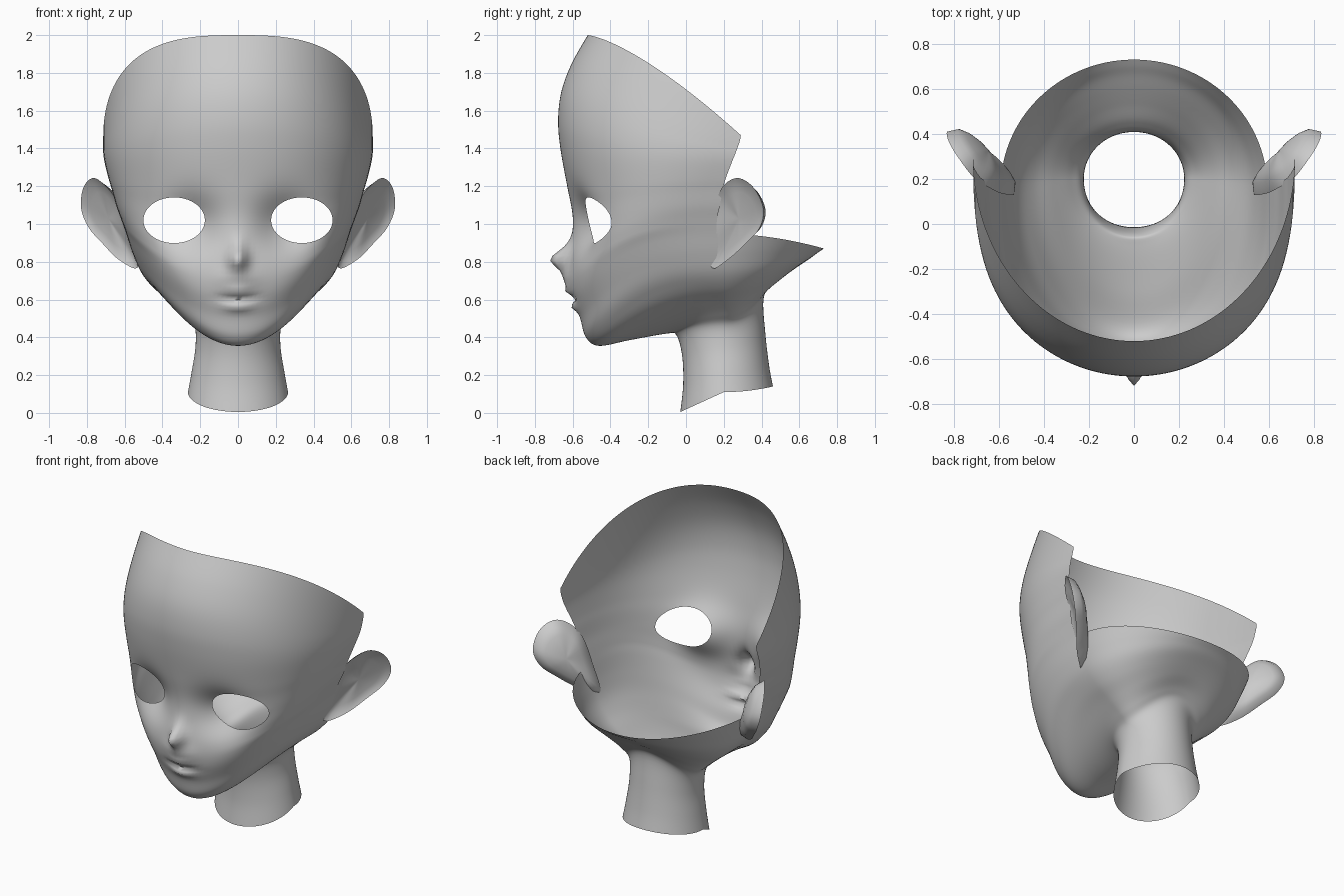
import bpy
import bmesh
import math
from mathutils import Vector

cube = bpy.data.objects.get("Cube")
if cube:
    bpy.data.objects.remove(cube, do_unlink=True)

COLUMNS = 160          # divisions around the head
STEPS = 6              # rows between two guide rings

# Guide rings: front y, front z, half width, side y, side z, back y, back z
LOWER_RINGS = [
    (-.03, .005, .265, .2, .11, .46, .14),
    (-.015, .15, .245, .2, .22, .44, .25),
    (-.02, .3, .225, .2, .35, .42, .42),
    (-.05, .41, .23, .2, .46, .41, .6),
    (-.1, .42, .28, .2, .52, .45, .67),
    (-.3, .385, .36, .19, .59, .53, .73),
    (-.46, .355, .445, .18, .66, .6, .78),
    (-.53, .4, .51, .17, .74, .66, .82),
    (-.56, .5, .555, .16, .84, .7, .85),
    (-.6, .62, .592, .16, .95, .73, .87),
]
# Open rings above the nape: front y, front z, half width, side y, side z
UPPER_RINGS = [
    (-.615, .78, .62, .165, 1.03),
    (-.61, .93, .645, .18, 1.1),
    (-.61, 1.06, .667, .195, 1.18),
    (-.63, 1.2, .685, .21, 1.24),
    (-.665, 1.4, .705, .24, 1.32),
    (-.677, 1.55, .713, .26, 1.37),
    (-.66, 1.7, .714, .275, 1.41),
    (-.605, 1.85, .714, .285, 1.44),
    (-.52, 2, .713, .29, 1.47),
]
NAPE = len(LOWER_RINGS) - 1
RINGS = LOWER_RINGS + [ring + LOWER_RINGS[-1][5:] for ring in UPPER_RINGS]

# Front details: centre x, centre z, width, height, push along y
DETAILS = {
    "nose_tip": (0, .81, .045, .055, -.1),
    "nose_bridge": (0, .88, .035, .055, -.02),
    "muzzle": (0, .71, .1, .06, -.035),
    "upper_lip": (0, .645, .07, .022, -.025),
    "mouth_line": (0, .606, .1, .012, .02),
    "lower_lip": (0, .56, .07, .022, -.025),
    "left_socket": (.25, .99, .145, .145, .1),
    "right_socket": (-.25, .99, .145, .145, .1),
}
EYE_X, EYE_Z, EYE_W, EYE_H = .338, 1.02, .163, .121

# Ear rim, from the lobe up the front edge and down the back
EAR_RIM = [
    (.53, .135, .77), (.585, .135, .95), (.64, .16, 1.12), (.71, .205, 1.21),
    (.77, .28, 1.243), (.82, .36, 1.19), (.83, .41, 1.08),
    (.79, .39, .98), (.72, .32, .9), (.63, .22, .81),
]


def make_material(name, value):
    mat = bpy.data.materials.new(name)
    mat.use_nodes = True
    colour = (value, value, value, 1)
    mat.diffuse_color = colour
    mat.node_tree.nodes["Principled BSDF"].inputs["Base Color"].default_value = colour
    return mat


SKIN = make_material("plain grey", .6)


def finish(name, bm, sharp):
    mesh = bpy.data.meshes.new(name)
    bm.to_mesh(mesh)
    bm.free()
    mesh.materials.append(SKIN)
    for poly in mesh.polygons:
        poly.use_smooth = True
    mesh.set_sharp_from_angle(angle=math.radians(sharp))
    obj = bpy.data.objects.new(name, mesh)
    bpy.context.collection.objects.link(obj)


def spline(a, b, c, d, t):
    """Catmull-Rom blend of four equal-length tuples."""
    return [q + t / 2 * (r - p + t * (2 * p - 5 * q + 4 * r - s
            + t * (3 * (q - r) + s - p))) for p, q, r, s in zip(a, b, c, d)]


def ring_at(t):
    last = len(RINGS) - 1
    i = min(int(t), last - 1)
    picks = [RINGS[max(0, min(last, i + k))] for k in (-1, 0, 1, 2)]
    return spline(*picks, t - i)


def skin_point(t, theta):
    yf, zf, width, ys, zs, yb, zb = ring_at(t)
    c = math.cos(theta)
    x = width * math.sin(theta)
    if c < 0:
        return Vector((x, ys - (yb - ys) * c, zs + (zb - zs) * c * c))
    # Cheeks and brow are full, the chin is pointed, the crown rim is bowed
    face = max(0, min(1, (t - 6) / 3.5))
    chin = max(0, 1 - abs(t - 6.5) / 3)
    crown = max(0, (t - NAPE) / len(UPPER_RINGS))
    c = max(c, 0)
    y = ys + (yf - ys) * c ** (1 - .33 * face + .33 * crown ** 3)
    rise = c ** (1 + min(1, t / 4) + .4 * chin)
    bow = 1 - (1 - c) ** 1.38
    z = zs + (zf - zs) * (rise + (bow - rise) * crown)
    if y < -.1 and t > 6:
        for cx, cz, w, h, push in DETAILS.values():
            y += push * math.exp(-((x - cx) / w) ** 2 - ((z - cz) / h) ** 2)
    return Vector((x, y, z))


def cut_eye(bm, side):
    """Open an eye hole and pull its border onto a clean oval."""
    def offset(co):
        return Vector(((co.x - side * EYE_X) / EYE_W, (co.z - EYE_Z) / EYE_H))

    inside = [f for f in bm.faces
              if f.calc_center_median().y < -.1
              and offset(f.calc_center_median()).length < 1]
    bmesh.ops.delete(bm, geom=inside, context="FACES")
    bm.normal_update()
    border = {v for e in bm.edges if e.is_boundary for v in e.verts
              if v.co.y < -.1 and offset(v.co).length < 1.3}
    for v in border:
        o = offset(v.co).normalized()
        x, z = side * EYE_X + o.x * EYE_W, EYE_Z + o.y * EYE_H
        n = v.normal
        v.co.y -= (n.x * (x - v.co.x) + n.z * (z - v.co.z)) / n.y
        v.co.x, v.co.z = x, z


def build_head():
    bm = bmesh.new()
    rows = []
    for i in range((len(RINGS) - 1) * STEPS + 1):
        t = i / STEPS
        row = {}
        for j in range(COLUMNS):
            k = j - COLUMNS // 2
            if t <= NAPE or abs(k) <= COLUMNS // 4:
                row[j] = bm.verts.new(skin_point(t, math.tau * k / COLUMNS))
        rows.append(row)
    for low, high in zip(rows, rows[1:]):
        for j in range(COLUMNS):
            n = (j + 1) % COLUMNS
            if j in high and n in high:
                bm.faces.new((low[j], low[n], high[n], high[j]))
    for side in (1, -1):
        cut_eye(bm, side)
    finish("head_and_neck", bm, 80)


def build_ear(name, side):
    guides = [Vector((x * side, y, z)) for x, y, z in EAR_RIM]
    count = len(guides)
    rim = []
    for i in range(count):
        picks = [guides[(i + k) % count] for k in (-1, 0, 1, 2)]
        rim += [Vector(spline(*picks, s / 4)) for s in range(4)]
    centre = sum(rim, Vector()) / len(rim)
    normal = Vector((.66 * side, -.74, -.12))

    bm = bmesh.new()
    edge = [bm.verts.new(p) for p in rim]
    # Hollow front and domed back share the rim
    for depth in (.025, .085):
        outer = edge
        for s in (.15, .35, .6, .8):
            bulge = normal * depth * math.sqrt(1 - (1 - s) ** 2)
            inner = [bm.verts.new(p.lerp(centre, s) - bulge) for p in rim]
            for j in range(len(rim)):
                n = (j + 1) % len(rim)
                bm.faces.new((outer[j], outer[n], inner[n], inner[j]))
            outer = inner
        hub = bm.verts.new(centre - normal * depth)
        for j in range(len(rim)):
            bm.faces.new((outer[j], outer[(j + 1) % len(rim)], hub))
    bmesh.ops.recalc_face_normals(bm, faces=bm.faces)
    finish(name, bm, 50)


build_head()
build_ear("left_ear", 1)
build_ear("right_ear", -1)
